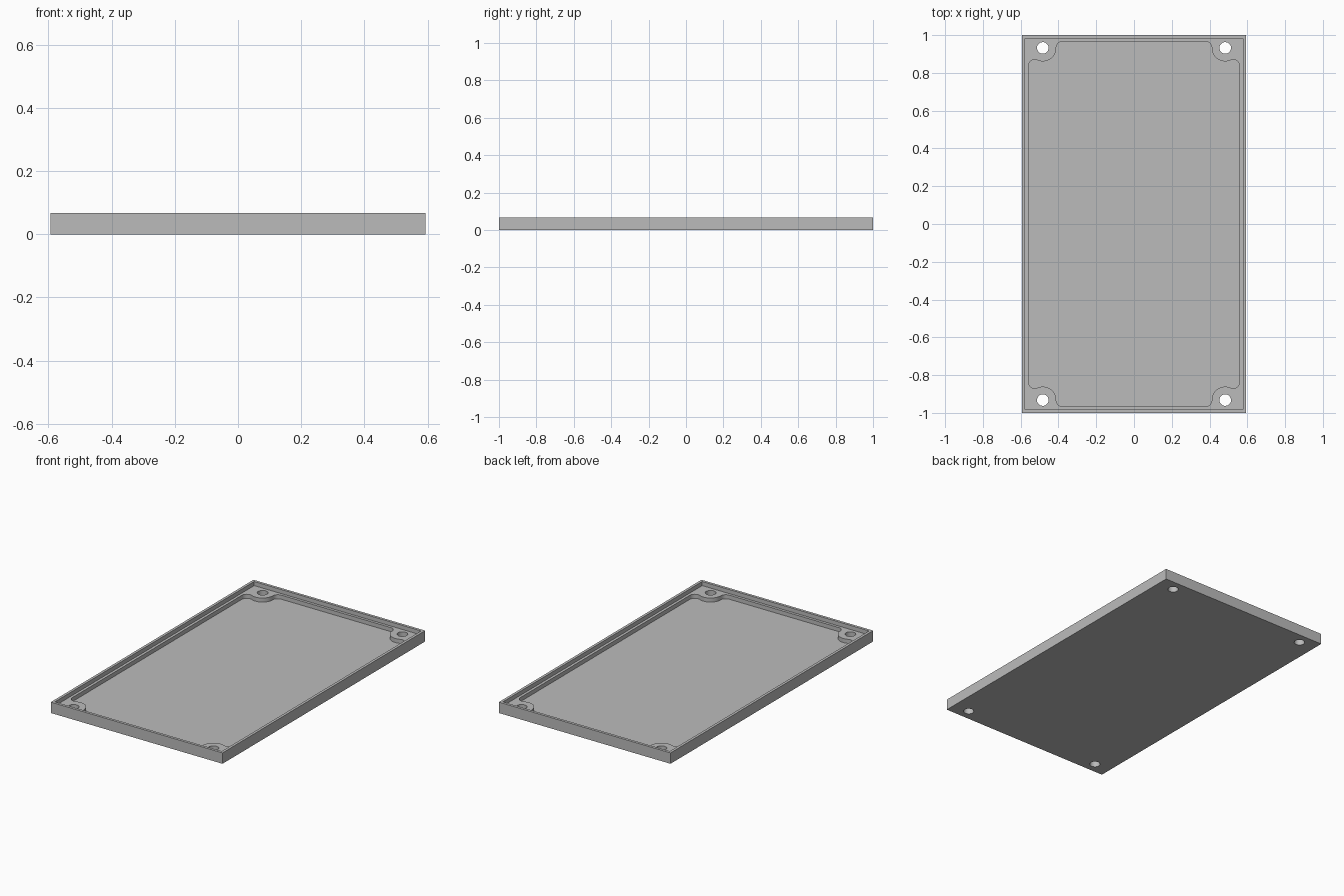
import bpy, bmesh
from math import atan2, cos, sin, sqrt, pi, tau

cube = bpy.data.objects.get("Cube")
if cube:
    bpy.data.objects.remove(cube, do_unlink=True)

# Main sizes, in units of one rim thickness
U = 1 / 59
HALF_X, HALF_Y, HEIGHT = 35 * U, 59 * U, 4 * U
RIM, WALL = U, 2 * U
FLOOR_Z, LEDGE_Z = U, 2.5 * U
BOSS_X, BOSS_Y, BOSS_R = 28.5 * U, 55 * U, 4.2 * U
HOLE_R, FILLET = 1.8 * U, 2 * U
ABOVE = HEIGHT + 0.1

grey = bpy.data.materials.new("grey plastic")
grey.use_nodes = True
grey.diffuse_color = (0.5, 0.5, 0.5, 1)
grey.node_tree.nodes["Principled BSDF"].inputs["Base Color"].default_value = (0.5, 0.5, 0.5, 1)


def prism(name, outline, z0, z1):
    """Extrude a counter-clockwise outline from z0 to z1."""
    bm = bmesh.new()
    face = bm.faces.new([bm.verts.new((x, y, z0)) for x, y in outline])
    top = bmesh.ops.extrude_face_region(bm, geom=[face])["geom"]
    for v in top:
        if isinstance(v, bmesh.types.BMVert):
            v.co.z = z1
    bmesh.ops.recalc_face_normals(bm, faces=bm.faces)
    mesh = bpy.data.meshes.new(name)
    bm.to_mesh(mesh)
    bm.free()
    mesh.materials.append(grey)
    obj = bpy.data.objects.new(name, mesh)
    bpy.context.collection.objects.link(obj)
    return obj


def rectangle(hx, hy):
    return [(-hx, -hy), (hx, -hy), (hx, hy), (-hx, hy)]


def arc(cx, cy, r, a0, a1, steps):
    angles = [a0 + (a1 - a0) * i / steps for i in range(steps + 1)]
    return [(cx + r * cos(a), cy + r * sin(a)) for a in angles]


def cavity_outline():
    """Inner wall line that swings round a screw boss in every corner."""
    reach = BOSS_R + FILLET
    ax = HALF_X - WALL - FILLET
    ay = BOSS_Y - sqrt(reach ** 2 - (BOSS_X - ax) ** 2)
    by = HALF_Y - WALL - FILLET
    bx = BOSS_X - sqrt(reach ** 2 - (BOSS_Y - by) ** 2)
    to_boss_a = atan2(BOSS_Y - ay, BOSS_X - ax)
    to_boss_b = atan2(BOSS_Y - by, BOSS_X - bx)
    corner = arc(ax, ay, FILLET, 0, to_boss_a, 12)
    corner += arc(BOSS_X, BOSS_Y, BOSS_R, to_boss_a + pi, to_boss_b + pi, 20)[1:-1]
    corner += arc(bx, by, FILLET, to_boss_b, pi / 2, 12)
    points = []
    for sx, sy in ((1, 1), (-1, 1), (-1, -1), (1, -1)):
        part = [(sx * x, sy * y) for x, y in corner]
        points += part if sx == sy else part[::-1]
    return points


# Solid tray block, then the pockets and holes cut from it
tray = prism("tray", rectangle(HALF_X, HALF_Y), 0, HEIGHT)
cutters = [
    prism("lip_cutter", rectangle(HALF_X - RIM, HALF_Y - RIM), LEDGE_Z, ABOVE),
    prism("cavity_cutter", cavity_outline(), FLOOR_Z, ABOVE),
]
for sx in (-1, 1):
    for sy in (-1, 1):
        circle = arc(sx * BOSS_X, sy * BOSS_Y, HOLE_R, 0, tau, 40)[:-1]
        cutters.append(prism("screw_hole_cutter", circle, -0.1, ABOVE))

for cutter in cutters:
    cutter.hide_render = True
    cut = tray.modifiers.new(cutter.name, "BOOLEAN")
    cut.operation = "DIFFERENCE"
    cut.solver = "EXACT"
    cut.object = cutter

# Bake the cuts and remove the cutters
bpy.context.view_layer.update()
graph = bpy.context.evaluated_depsgraph_get()
mesh = bpy.data.meshes.new_from_object(tray.evaluated_get(graph))
tray.modifiers.clear()
tray.data = mesh
for cutter in cutters:
    bpy.data.objects.remove(cutter, do_unlink=True)
mesh.materials.clear()
mesh.materials.append(grey)
for face in mesh.polygons:
    face.material_index = 0

# Smooth the curved walls, keep the edges sharp
for obj in bpy.context.selected_objects:
    obj.select_set(False)
tray.select_set(True)
bpy.context.view_layer.objects.active = tray
bpy.ops.object.shade_smooth_by_angle(angle=pi / 6)
